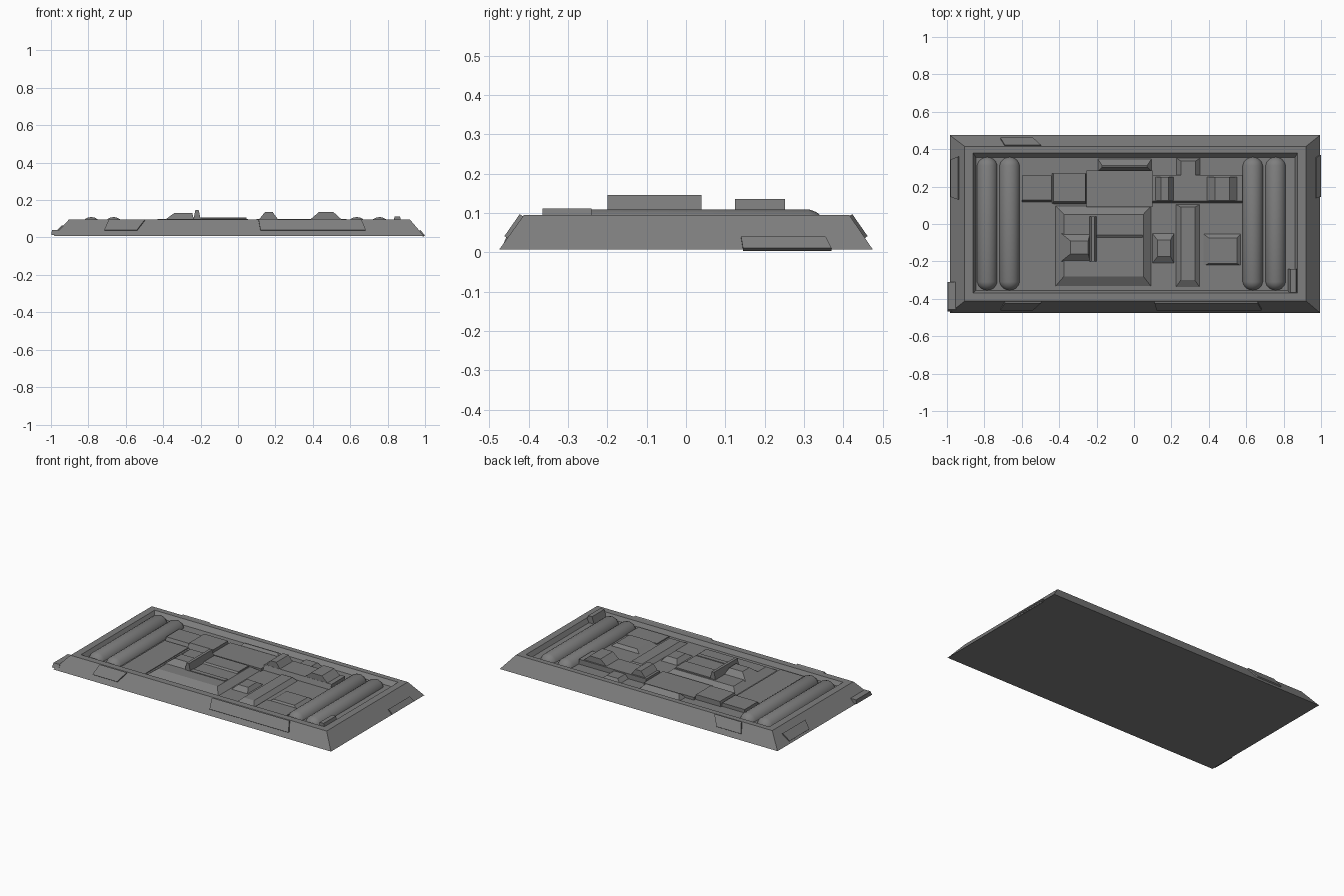
import bpy, bmesh, math
from mathutils import Vector, Matrix

if "Cube" in bpy.data.objects:
    bpy.data.objects.remove(bpy.data.objects["Cube"])

# Dark grey used on every part
grey = bpy.data.materials.new("dark_grey")
grey.diffuse_color = (0.21, 0.21, 0.21, 1)
grey.use_nodes = True
grey.node_tree.nodes["Principled BSDF"].inputs["Base Color"].default_value = grey.diffuse_color


def finish(name, bm):
    bmesh.ops.recalc_face_normals(bm, faces=bm.faces)
    me = bpy.data.meshes.new(name)
    bm.to_mesh(me)
    bm.free()
    me.materials.append(grey)
    ob = bpy.data.objects.new(name, me)
    bpy.context.collection.objects.link(ob)
    return ob


def rings(name, levels):
    """Skin rectangles (x0, x1, y0, y1, z) one after another and cap the ends."""
    bm = bmesh.new()
    prev = None
    for i, (x0, x1, y0, y1, z) in enumerate(levels):
        ring = [bm.verts.new(p) for p in
                ((x0, y0, z), (x1, y0, z), (x1, y1, z), (x0, y1, z))]
        if prev:
            for k in range(4):
                bm.faces.new((prev[k], prev[(k + 1) % 4], ring[(k + 1) % 4], ring[k]))
        if i in (0, len(levels) - 1):
            bm.faces.new(ring)
        prev = ring
    return finish(name, bm)


def block(name, x0, x1, y0, y1, top, l=0, r=0, f=0, b=0, z0=0.06):
    """Box whose top is inset on the left, right, front and back."""
    return rings(name, [(x0, x1, y0, y1, z0),
                        (x0 + l, x1 - r, y0 + f, y1 - b, top)])


def panel(name, pts, thick):
    """Plate standing off a sloped hull side."""
    a = [Vector(p) for p in pts]
    n = (a[1] - a[0]).cross(a[3] - a[0]).normalized()
    c = sum(a, Vector()) / 4
    if n.dot(Vector((c.x, c.y, 0.3))) < 0:
        n = -n
    bm = bmesh.new()
    lo = [bm.verts.new(p - n * 0.004) for p in a]
    hi = [bm.verts.new(p + n * thick) for p in a]
    bm.faces.new(lo)
    bm.faces.new(hi)
    for k in range(4):
        bm.faces.new((lo[k], lo[(k + 1) % 4], hi[(k + 1) % 4], hi[k]))
    return finish(name, bm)


def capsule(name, x, r, z, y0, y1):
    """Round-ended tank along y, flattened underneath so it stays in the hull."""
    bm = bmesh.new()
    bmesh.ops.create_uvsphere(bm, u_segments=20, v_segments=9, radius=r)
    half = (y1 - y0) / 2 - r
    for v in bm.verts:
        v.co.z += math.copysign(half, v.co.z)
    bmesh.ops.transform(bm, verts=bm.verts, matrix=Matrix.Translation(
        (x, (y0 + y1) / 2, z)) @ Matrix.Rotation(math.pi / 2, 4, 'X'))
    for v in bm.verts:
        if v.co.z < z:
            v.co.z = z + (v.co.z - z) * 0.6
    for f in bm.faces:
        f.smooth = True
    return finish(name, bm)


# Hull with sloped sides, flat rim and sunken deck
rings("hull", [(-0.985, 0.995, -0.475, 0.475, 0.007),
               (-0.905, 0.92, -0.412, 0.415, 0.095),
               (-0.86, 0.875, -0.37, 0.38, 0.095),
               (-0.845, 0.86, -0.355, 0.355, 0.068)])

# Pairs of long tanks at each end
for i, x in enumerate((-0.785, -0.665, 0.635, 0.757)):
    capsule(f"tank_{i}", x, 0.057, 0.053, -0.357, 0.36)


# Side plates
def side_y(z, s):
    return s * (0.475 - 0.061 * (z - 0.006) / 0.088)


for s, nm in ((-1, "front"), (1, "back")):
    lo, hi = side_y(0.036, s), side_y(0.092, s)
    panel(nm + "_left_plate", [(-0.715, lo, 0.036), (-0.54, lo, 0.036),
                               (-0.497, hi, 0.092), (-0.69, hi, 0.092)], 0.009)
lo, hi = side_y(0.036, -1), side_y(0.092, -1)
panel("front_long_plate", [(0.12, lo, 0.036), (0.683, lo, 0.036),
                           (0.66, hi, 0.092), (0.11, hi, 0.092)], 0.009)
panel("right_end_plate", [(0.993, 0.145, 0.006), (0.993, 0.37, 0.006),
                          (0.969, 0.355, 0.035), (0.969, 0.14, 0.035)], 0.008)
panel("left_end_plate", [(-0.975, 0.145, 0.017), (-0.975, 0.345, 0.017),
                         (-0.935, 0.36, 0.061), (-0.935, 0.13, 0.061)], 0.008)
block("left_corner_clamp", -0.998, -0.95, -0.468, -0.31, 0.04, l=0.003, f=0.012, z0=0.014)
block("right_rim_lump", 0.82, 0.88, -0.365, -0.24, 0.112, l=0.018, r=0.014)

# Large raised housing with its top fittings
block("housing", -0.43, 0.10, -0.345, 0.107, 0.1, l=0.055, r=0.05, f=0.065, b=0.055)
block("housing_top_plate", -0.2, 0.045, -0.085, 0.045, 0.108, f=0.025, z0=0.09)
block("housing_front_plate", -0.2, 0.045, -0.2, -0.17, 0.104, z0=0.09)
block("housing_fin", -0.24, -0.198, -0.2, 0.04, 0.146, l=0.012, r=0.012, z0=0.09)
block("housing_hump", -0.39, -0.235, -0.2, -0.05, 0.131, l=0.05, r=0.01, f=0.04, b=0.04, z0=0.095)

# Boxes along the back of the deck
block("back_box_left", -0.6, -0.44, 0.115, 0.26, 0.09, f=0.012)
block("back_box_mid", -0.44, -0.255, 0.105, 0.27, 0.1, f=0.015, l=0.01, r=0.005)
block("centre_plate", -0.255, 0.10, 0.09, 0.285, 0.085)
block("back_ridge", -0.2, 0.10, 0.275, 0.357, 0.097, l=0.03, r=0.03, f=0.03, b=0.045)
block("back_bar", 0.10, 0.58, 0.11, 0.262, 0.1, f=0.014)
block("back_bar_small_hump", 0.112, 0.215, 0.125, 0.252, 0.136, l=0.032, r=0.03, z0=0.095)
block("back_bar_large_hump", 0.385, 0.555, 0.125, 0.252, 0.136, l=0.048, r=0.045, z0=0.095)
block("back_bar_link", 0.22, 0.36, 0.255, 0.357, 0.092, l=0.03, r=0.03, b=0.02)

# Right half of the deck: long duct, saddle, low frustum
block("duct", 0.215, 0.36, -0.35, 0.11, 0.09, l=0.035, r=0.035, f=0.05, b=0.02)
block("saddle", 0.09, 0.22, -0.22, -0.04, 0.092, l=0.035, r=0.025, f=0.045, b=0.045)
block("low_frustum", 0.36, 0.58, -0.23, -0.045, 0.085, l=0.04, r=0.03, f=0.02, b=0.03)
block("front_right_pad", 0.36, 0.58, -0.345, -0.22, 0.075)
block("front_strip_left", -0.6, -0.43, -0.345, 0.11, 0.073)
